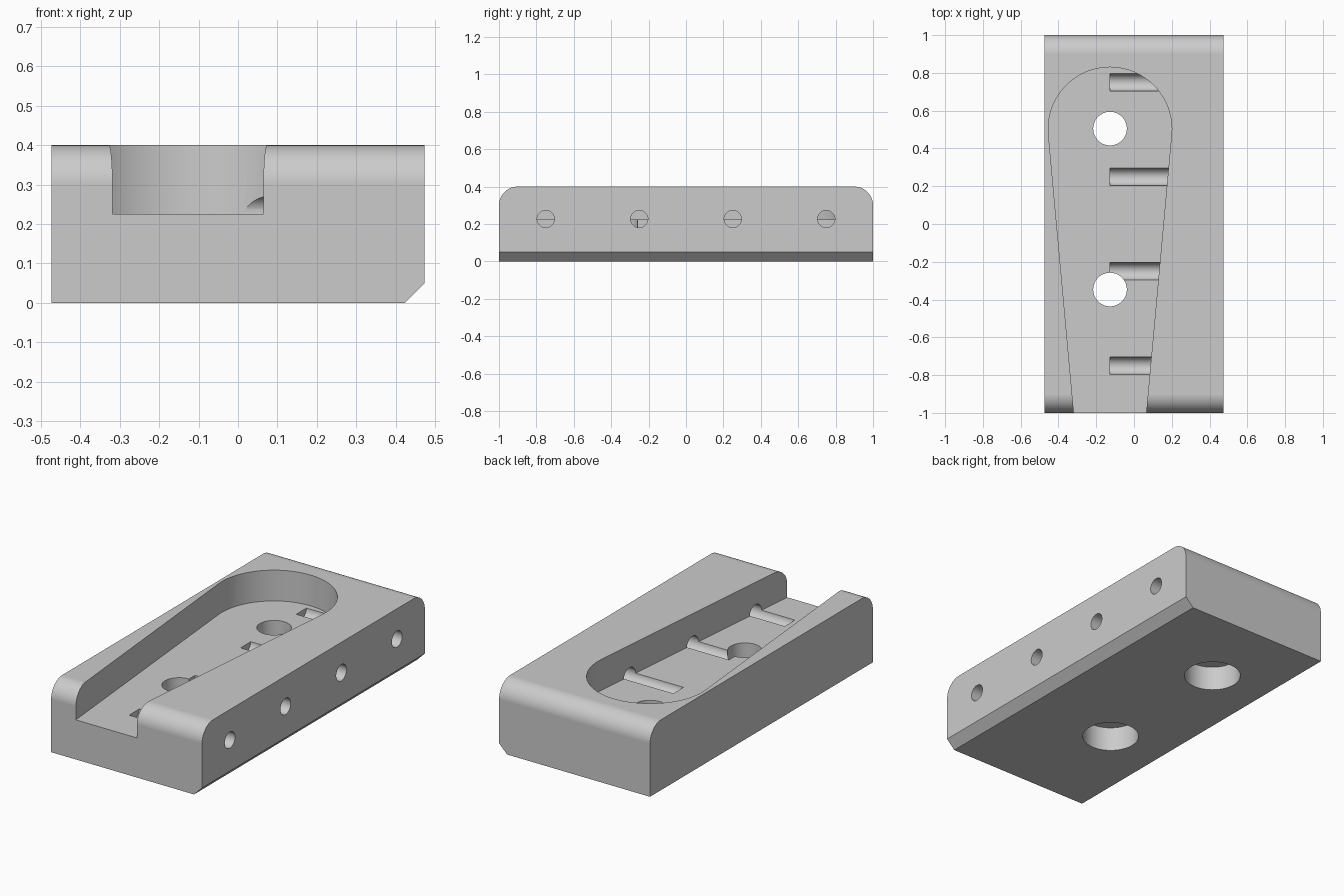
import bpy, bmesh, math
from mathutils import Matrix, Vector

if "Cube" in bpy.data.objects:
    bpy.data.objects.remove(bpy.data.objects["Cube"], do_unlink=True)

HALF_X, HALF_Y, TOP = 0.474, 1.0, 0.4
AXIS_X = -0.127          # centreline of the pocket and the screw holes
FLOOR = 0.225            # pocket floor height

grey = bpy.data.materials.new("plain grey")
grey.use_nodes = True
grey.diffuse_color = (0.6, 0.6, 0.6, 1)
grey.node_tree.nodes["Principled BSDF"].inputs["Base Color"].default_value = (0.6, 0.6, 0.6, 1)


def to_object(bm, name):
    bmesh.ops.recalc_face_normals(bm, faces=bm.faces)
    mesh = bpy.data.meshes.new(name)
    bm.to_mesh(mesh)
    bm.free()
    mesh.materials.append(grey)
    obj = bpy.data.objects.new(name, mesh)
    bpy.context.collection.objects.link(obj)
    return obj


def cylinder(name, centre, radius, depth, along_x=False):
    bm = bmesh.new()
    turn = Matrix.Rotation(math.pi / 2, 4, "Y") if along_x else Matrix()
    bmesh.ops.create_cone(bm, cap_ends=True, segments=64, radius1=radius, radius2=radius,
                          depth=depth, matrix=Matrix.Translation(centre) @ turn)
    return to_object(bm, name)


def bevel(bm, test, offset, segments):
    edges = [e for e in bm.edges if test((e.verts[0].co + e.verts[1].co) / 2)]
    bmesh.ops.bevel(bm, geom=edges, offset=offset, segments=segments, profile=0.5,
                    affect="EDGES")


# Block: rounded top end edges and one chamfered lower side edge
bm = bmesh.new()
bmesh.ops.create_cube(bm, size=1, matrix=Matrix.Translation((0, 0, TOP / 2))
                      @ Matrix.Diagonal((2 * HALF_X, 2 * HALF_Y, TOP, 1)))
bevel(bm, lambda c: c.z > 0.39 and abs(c.y) > 0.99, 0.1, 14)
bevel(bm, lambda c: c.z < 0.01 and c.x > 0.47, 0.05, 1)
block = to_object(bm, "mounting_block")

# Pocket: round back end with straight tapering sides, open at the front
radius, centre_y, taper, front = 0.327, 0.503, math.atan(0.091), -1.2
steps = 64
outline = []
for i in range(steps + 1):
    a = -taper + (math.pi + 2 * taper) * i / steps
    outline.append((radius * math.cos(a), centre_y + radius * math.sin(a)))
half = radius / math.cos(taper) + (front - centre_y) * math.tan(taper)
outline += [(-half, front), (half, front)]
bm = bmesh.new()
face = bm.faces.new([bm.verts.new((AXIS_X + x, y, FLOOR)) for x, y in outline])
extruded = bmesh.ops.extrude_face_region(bm, geom=[face])
bmesh.ops.translate(bm, vec=Vector((0, 0, 0.4)),
                    verts=[g for g in extruded["geom"] if isinstance(g, bmesh.types.BMVert)])
cutters = [to_object(bm, "pocket_cutter")]

# Two vertical screw holes, counterbored from below
for y in (0.505, -0.347):
    cutters.append(cylinder("screw_hole_cutter", (AXIS_X, y, 0.2), 0.089, 1))
    cutters.append(cylinder("counterbore_cutter", (AXIS_X, y, 0), 0.15, 0.28))

# Four blind side holes, ending on the centreline
for y in (-0.75, -0.25, 0.25, 0.75):
    cutters.append(cylinder("side_hole_cutter", (AXIS_X + 0.4, y, 0.227), 0.046, 0.8, True))

# Cut everything out of the block
for cutter in cutters:
    mod = block.modifiers.new(cutter.name, "BOOLEAN")
    mod.operation, mod.solver, mod.object = "DIFFERENCE", "EXACT", cutter
bpy.context.view_layer.update()
cut = bpy.data.meshes.new_from_object(block.evaluated_get(bpy.context.evaluated_depsgraph_get()))
block.modifiers.clear()
block.data = cut
for cutter in cutters:
    bpy.data.objects.remove(cutter, do_unlink=True)

# Smooth curved walls, keep sharp edges and flat faces crisp
for obj in bpy.context.selected_objects:
    obj.select_set(False)
block.select_set(True)
bpy.context.view_layer.objects.active = block
bpy.ops.object.shade_smooth_by_angle(angle=math.radians(30))
normals = block.modifiers.new("flat_face_normals", "WEIGHTED_NORMAL")
normals.keep_sharp = True
